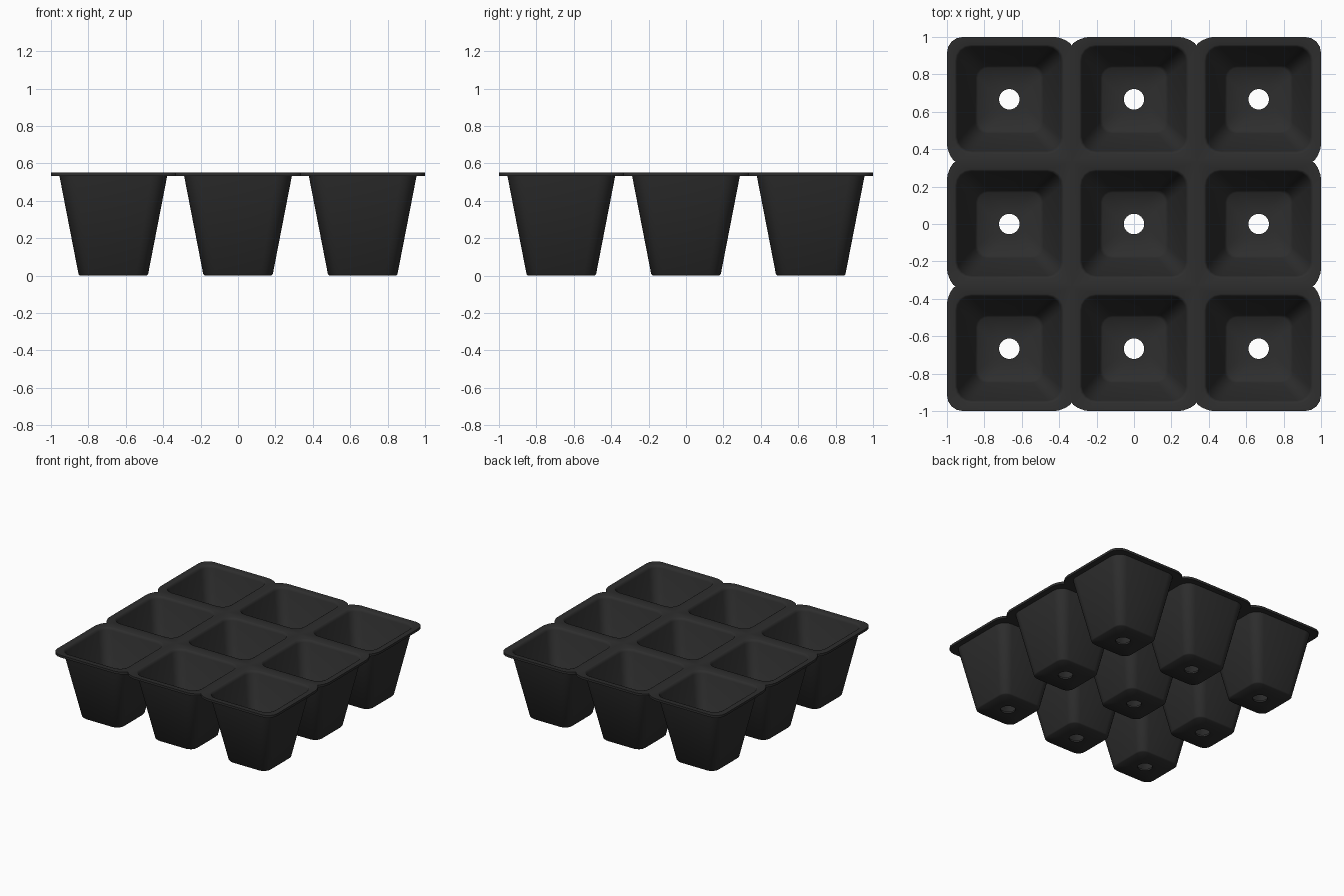
import bpy, bmesh, math

if "Cube" in bpy.data.objects:
    bpy.data.objects.remove(bpy.data.objects["Cube"])

PITCH = 2 / 3
H = PITCH / 2          # half size of one cell
N = 4                  # segments per rounded corner
SIGNS = [(1, 1), (-1, 1), (-1, -1), (1, -1)]
TOP, UNDER = 0.552, 0.533

mat = bpy.data.materials.new("black_plastic")
mat.diffuse_color = (0.027, 0.027, 0.027, 1)
mat.use_nodes = True
mat.node_tree.nodes["Principled BSDF"].inputs["Base Color"].default_value = mat.diffuse_color

bm = bmesh.new()


def corner_ring(cx, cy, half, z, radii):
    """Rounded square; radii gives (rx, ry, exponent) for each corner."""
    ring = []
    for k, (sx, sy) in enumerate(SIGNS):
        rx, ry, e = radii[k]
        for j in range(N + 1):
            a = math.radians(90 * k + 90 * j / N)
            c, s = max(0, abs(math.cos(a))) ** e, max(0, abs(math.sin(a))) ** e
            ring.append(bm.verts.new((cx + sx * (half - rx + rx * c),
                                      cy + sy * (half - ry + ry * s), z)))
    return ring


def square(cx, cy, half, z, r):
    return corner_ring(cx, cy, half, z, [(r, r, 1)] * 4)


def circle(cx, cy, r, z):
    out = []
    for k in range(4):
        for j in range(N + 1):
            a = math.radians(90 * k + 90 * (j + 0.5) / (N + 1))
            out.append(bm.verts.new((cx + r * math.cos(a), cy + r * math.sin(a), z)))
    return out


def outline(i, j):
    """Rim corners: rounded at tray corners, notched at edges, square inside."""
    out = []
    for sx, sy in SIGNS:
        if i == sx and j == sy:
            out.append((0.085, 0.085, 1))
        elif i == sx:
            out.append((0.045, 0.09, 1.35))
        elif j == sy:
            out.append((0.09, 0.045, 1.35))
        else:
            out.append((0, 0, 1))
    return out


# Nine cups, each a closed profile from rim top, inside, hole, outside to rim underside
for i in (-1, 0, 1):
    for j in (-1, 0, 1):
        x, y, o = i * PITCH, j * PITCH, outline(i, j)
        rings = [
            corner_ring(x, y, H, TOP, o),
            square(x, y, 0.292, TOP, 0.085),
            square(x, y, 0.284, TOP - 0.004, 0.08),
            square(x, y, 0.277, TOP - 0.02, 0.075),
            square(x, y, 0.182, 0.03, 0.06),
            square(x, y, 0.168, 0.014, 0.055),
            circle(x, y, 0.055, 0.014),
            circle(x, y, 0.055, 0.0),
            square(x, y, 0.178, 0.0, 0.06),
            square(x, y, 0.186, 0.008, 0.065),
            square(x, y, 0.288, UNDER, 0.085),
            corner_ring(x, y, H, UNDER, o),
        ]
        n = len(rings[0])
        for a, b in zip(rings, rings[1:]):
            for k in range(n):
                m = (k + 1) % n
                bm.faces.new((a[k], a[m], b[m], b[k]))

# Weld the cells together, then close the outer rim edge
bmesh.ops.remove_doubles(bm, verts=bm.verts[:], dist=0.0005)
edges = [e for e in bm.edges if e.is_boundary]
bmesh.ops.bridge_loops(bm, edges=edges)
bmesh.ops.recalc_face_normals(bm, faces=bm.faces[:])

mesh = bpy.data.meshes.new("seed_tray")
bm.to_mesh(mesh)
bm.free()
mesh.materials.append(mat)
tray = bpy.data.objects.new("seed_tray", mesh)
bpy.context.collection.objects.link(tray)
bpy.context.view_layer.objects.active = tray
tray.select_set(True)
bpy.ops.object.shade_smooth_by_angle(angle=math.radians(50))
